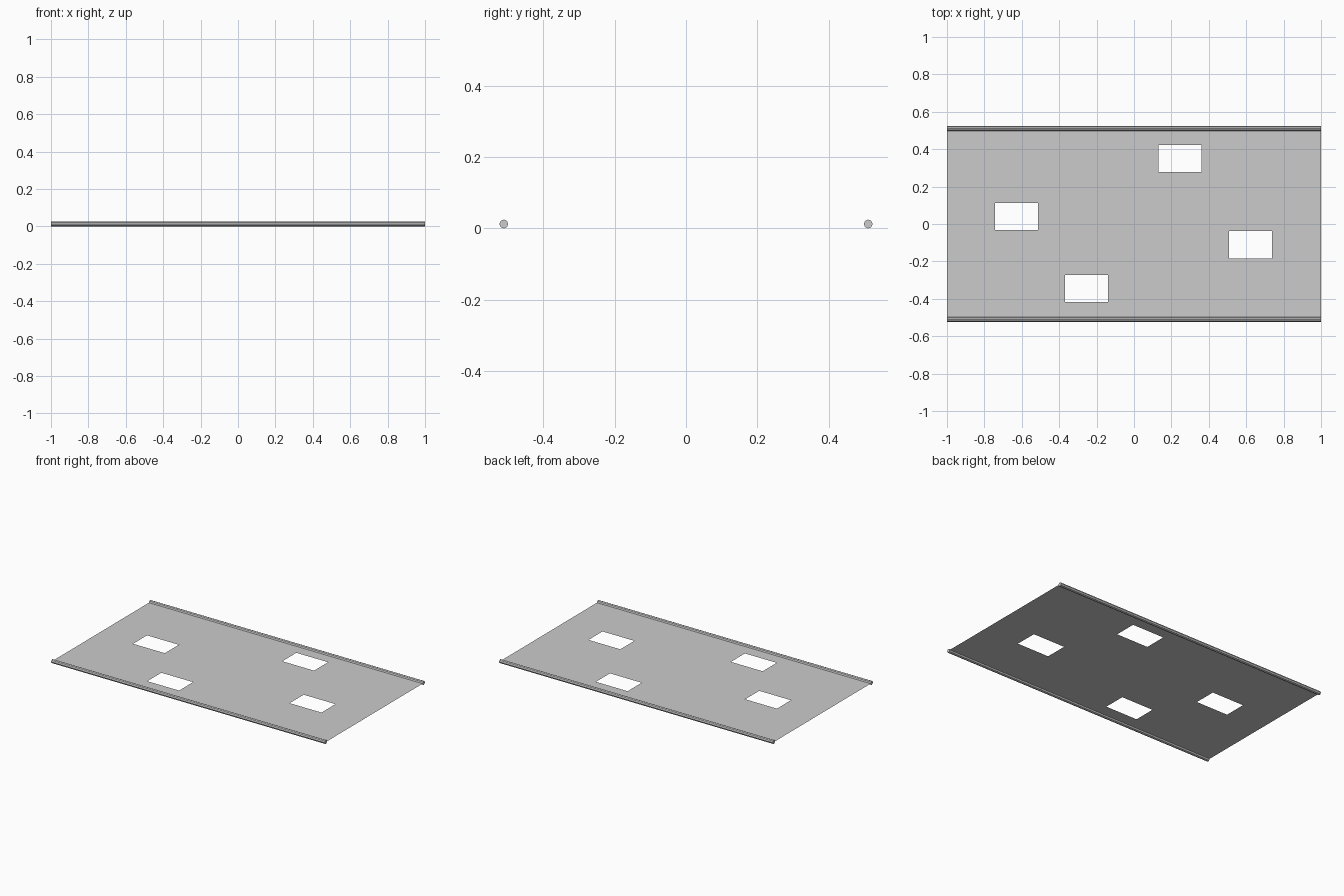
import bpy, bmesh, math

if "Cube" in bpy.data.objects:
    bpy.data.objects.remove(bpy.data.objects["Cube"])

ROD_R = 0.0125
ROD_Y = 0.511
HALF_X = 1.0

# Vent openings: centres and half sizes
HOLES = [(-0.628, 0.040), (0.246, 0.350), (0.623, -0.111), (-0.254, -0.345)]
HX, HY = 0.116, 0.073


def in_hole(x, y):
    return any(abs(x - cx) < HX and abs(y - cy) < HY for cx, cy in HOLES)


# Thin sheet, built from strips that leave the openings free
def make_sheet():
    xs = sorted([-HALF_X, HALF_X] + [c[0] + s * HX for c in HOLES for s in (-1, 1)])
    ys = sorted([-ROD_Y, ROD_Y] + [c[1] + s * HY for c in HOLES for s in (-1, 1)])
    bm = bmesh.new()
    grid = [[bm.verts.new((x, y, ROD_R)) for y in ys] for x in xs]
    for i in range(len(xs) - 1):
        for j in range(len(ys) - 1):
            if not in_hole((xs[i] + xs[i + 1]) / 2, (ys[j] + ys[j + 1]) / 2):
                bm.faces.new((grid[i][j], grid[i + 1][j],
                              grid[i + 1][j + 1], grid[i][j + 1]))
    mesh = bpy.data.meshes.new("banner_sheet")
    bm.to_mesh(mesh)
    bm.free()
    obj = bpy.data.objects.new("banner_sheet", mesh)
    bpy.context.collection.objects.link(obj)


# Rod along each long edge
def make_rod(name, y):
    bpy.ops.mesh.primitive_cylinder_add(
        vertices=8, radius=ROD_R, depth=2 * HALF_X,
        location=(0, y, ROD_R), rotation=(0, math.pi / 2, 0))
    bpy.context.object.name = name


make_sheet()
make_rod("front_rod", -ROD_Y)
make_rod("back_rod", ROD_Y)
